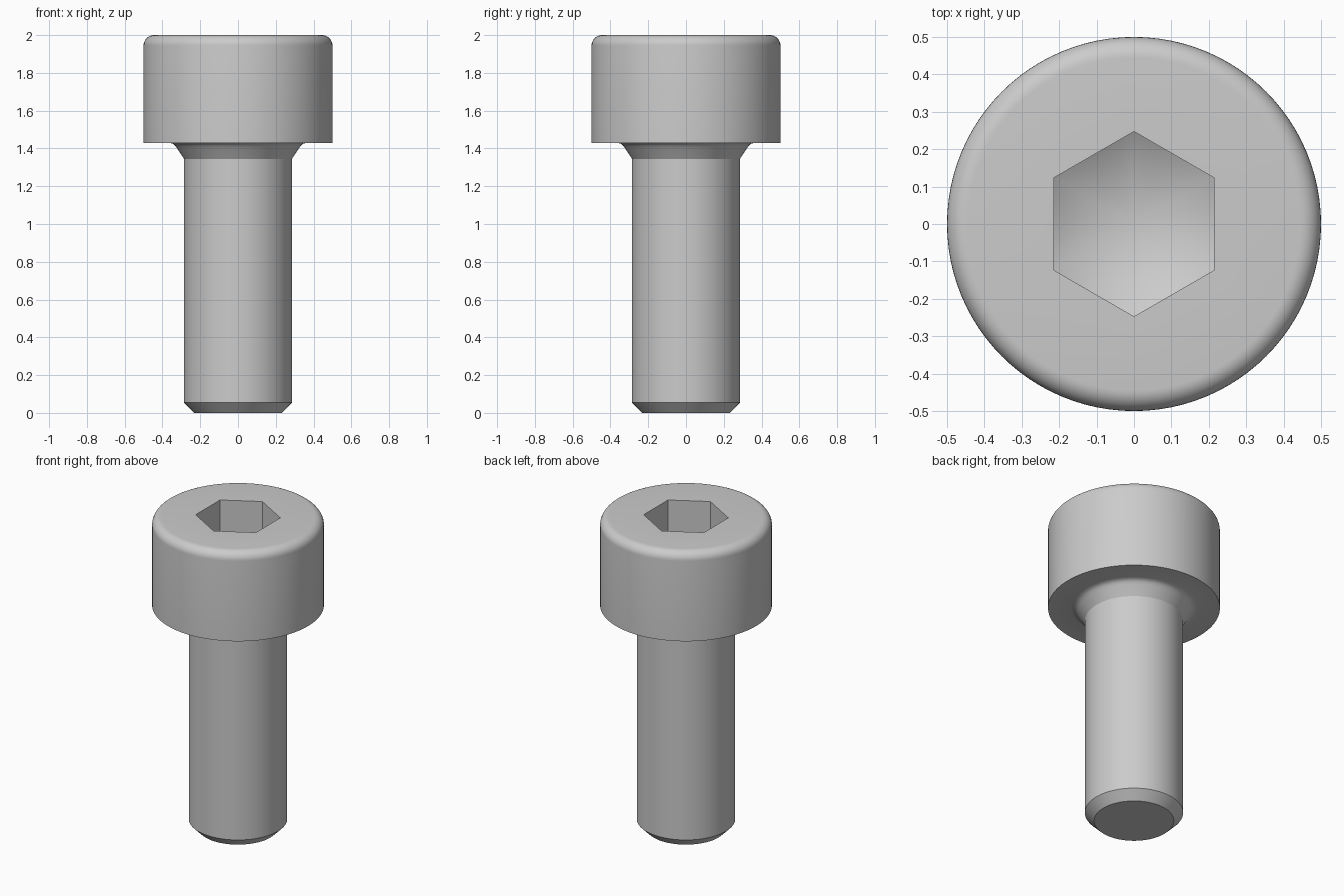
import bpy
import bmesh
import math

cube = bpy.data.objects.get("Cube")
if cube:
    bpy.data.objects.remove(cube, do_unlink=True)

SEGMENTS = 96
SHANK_R, HEAD_R = 0.286, 0.5
HEAD_BASE, TOP = 1.43, 2.0
ROUND = 0.055
HEX_APOTHEM, SOCKET_DEPTH = 0.214, 0.286
HEX_CORNER = HEX_APOTHEM / math.cos(math.pi / 6)
CONE_SLOPE = math.tan(math.pi / 6)


def hex_radius(angle):
    """Distance from the centre to a hexagon whose corners lie on the y axis."""
    sector = math.pi / 3
    offset = (angle + sector / 2) % sector - sector / 2
    return HEX_APOTHEM / math.cos(offset)


def add_ring(bm, radius, height):
    """Ring of vertices; radius and height are functions of the angle."""
    verts = []
    for i in range(SEGMENTS):
        a = 2 * math.pi * i / SEGMENTS
        r = radius(a)
        verts.append(bm.verts.new((r * math.cos(a), r * math.sin(a), height(a))))
    return verts


# Outer profile: tip chamfer, shank, neck fillet, head, rounded rim
profile = [
    (0.232, 0), (SHANK_R, 0.055), (SHANK_R, 1.345),
    (0.324, 1.403), (0.334, 1.416), (0.345, 1.425), (0.366, HEAD_BASE),
    (HEAD_R, HEAD_BASE),
]
for i in range(9):
    a = math.pi / 2 * i / 8
    profile.append((HEAD_R - ROUND + ROUND * math.cos(a),
                    TOP - ROUND + ROUND * math.sin(a)))

bm = bmesh.new()
rings = [add_ring(bm, lambda a, r=r: r, lambda a, z=z: z) for r, z in profile]

# Hexagonal socket: rim, then the wall foot where it meets the drilled cone
floor = TOP - SOCKET_DEPTH
rings.append(add_ring(bm, hex_radius, lambda a: TOP))
rings.append(add_ring(bm, hex_radius,
                      lambda a: floor - (HEX_CORNER - hex_radius(a)) * CONE_SLOPE))

for low, high in zip(rings, rings[1:]):
    for i in range(SEGMENTS):
        j = (i + 1) % SEGMENTS
        bm.faces.new((low[i], low[j], high[j], high[i]))

# Flat tip and conical socket floor
bm.faces.new(rings[0][::-1])
apex = bm.verts.new((0, 0, floor - HEX_CORNER * CONE_SLOPE))
for i in range(SEGMENTS):
    bm.faces.new((rings[-1][i], rings[-1][(i + 1) % SEGMENTS], apex))
bmesh.ops.recalc_face_normals(bm, faces=bm.faces)

mesh = bpy.data.meshes.new("socket_screw")
bm.to_mesh(mesh)
bm.free()
screw = bpy.data.objects.new("socket_screw", mesh)
bpy.context.collection.objects.link(screw)

# Plain grey steel
steel = bpy.data.materials.new("grey_steel")
steel.use_nodes = True
colour = (0.6, 0.6, 0.6, 1)
steel.diffuse_color = colour
for node in steel.node_tree.nodes:
    if node.type == 'BSDF_PRINCIPLED':
        node.inputs["Base Color"].default_value = colour
mesh.materials.append(steel)

# Smooth shading with crisp edges
bpy.ops.object.select_all(action='DESELECT')
screw.select_set(True)
bpy.context.view_layer.objects.active = screw
bpy.ops.object.shade_smooth_by_angle(angle=math.radians(30))
